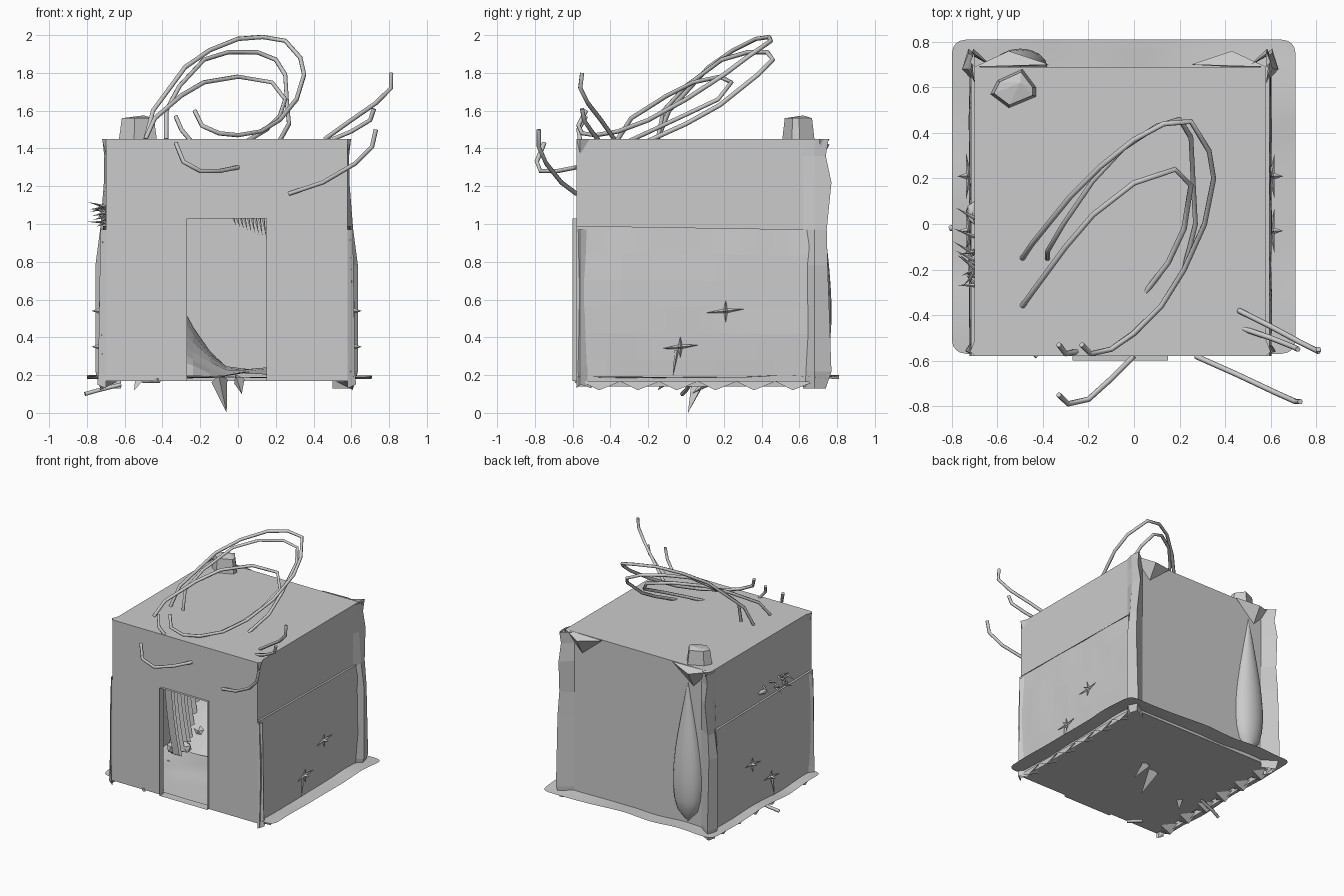
import bpy, bmesh, math, random
from mathutils import Vector, noise

if "Cube" in bpy.data.objects:
    bpy.data.objects.remove(bpy.data.objects["Cube"])
random.seed(4)

X0, X1, Y0, Y1, Z0, Z1 = -0.70, 0.58, -0.58, 0.69, 0.17, 1.45


def add(name, verts, faces, smooth=False):
    me = bpy.data.meshes.new(name)
    me.from_pydata(verts, [], faces)
    ob = bpy.data.objects.new(name, me)
    bpy.context.collection.objects.link(ob)
    if smooth:
        for p in me.polygons:
            p.use_smooth = True
    return ob


def sheet(name, nu, nv, fn, smooth=False):
    """Surface from fn(u, v), with u and v running 0..1."""
    vs = [fn(i / nu, j / nv) for j in range(nv + 1) for i in range(nu + 1)]
    w = nu + 1
    fs = [(j*w+i, j*w+i+1, (j+1)*w+i+1, (j+1)*w+i) for j in range(nv) for i in range(nu)]
    return add(name, vs, fs, smooth)


def spike(name, a, b, r, sides=4):
    """Pointed shard from base centre a to tip b."""
    a, b = Vector(a), Vector(b)
    q = (b - a).to_track_quat('Z', 'Y')
    ring = [a + q @ Vector((r*math.cos(k*math.tau/sides), r*math.sin(k*math.tau/sides), 0))
            for k in range(sides)]
    fs = [(k, (k+1) % sides, sides) for k in range(sides)] + [tuple(reversed(range(sides)))]
    return add(name, ring + [b], fs)


def rock(name, loc, size, seed):
    rnd = random.Random(seed)
    bm = bmesh.new()
    bmesh.ops.create_icosphere(bm, subdivisions=1, radius=1)
    for v in bm.verts:
        k = rnd.uniform(0.8, 1.05)
        v.co = Vector((v.co.x*size[0]*k, v.co.y*size[1]*k, v.co.z*size[2]*k)) + Vector(loc)
    me = bpy.data.meshes.new(name)
    bm.to_mesh(me)
    bm.free()
    bpy.context.collection.objects.link(bpy.data.objects.new(name, me))


def wire(name, pts, r=0.012):
    cu = bpy.data.curves.new(name, 'CURVE')
    cu.dimensions = '3D'
    cu.bevel_depth = r
    cu.bevel_resolution = 1
    cu.use_fill_caps = True
    sp = cu.splines.new('POLY')
    sp.points.add(len(pts) - 1)
    for p, c in zip(sp.points, pts):
        p.co = (*c, 1)
    bpy.context.collection.objects.link(bpy.data.objects.new(name, cu))


# single-sided shell with a doorway in the front
D0, D1, DZ = -0.27, 0.15, 1.03
shell = [(X0, Y0, Z0), (X1, Y0, Z0), (X1, Y1, Z0), (X0, Y1, Z0),
         (X0, Y0, Z1), (X1, Y0, Z1), (X1, Y1, Z1), (X0, Y1, Z1),
         (D0, Y0, Z0), (D1, Y0, Z0), (D1, Y0, DZ), (D0, Y0, DZ)]
add("wall_shell", shell, [(0, 8, 11, 4), (9, 1, 5, 10), (11, 10, 5, 4), (1, 2, 6, 5),
                          (2, 3, 7, 6), (3, 0, 4, 7), (4, 5, 6, 7), (8, 0, 3, 2, 1, 9)])

# door reveal, slightly proud of the wall
rim = [(D0, Z0), (D0, DZ), (D1, DZ), (D1, Z0)]
add("door_reveal", [(x, y, z) for y in (-0.60, -0.55) for x, z in rim],
    [(0, 1, 5, 4), (1, 2, 6, 5), (2, 3, 7, 6), (3, 0, 4, 7)])


# wavy ground sheet with rounded corners
def ground(u, v):
    x, y = -0.80 + 1.51*u, -0.57 + 1.38*v
    r = 0.06
    cx, cy = min(max(x, -0.80+r), 0.71-r), min(max(y, -0.57+r), 0.81-r)
    d = Vector((x-cx, y-cy))
    if d.length > r:
        d *= r / d.length
    return (cx+d.x, cy+d.y, 0.19 + 0.018*noise.noise(Vector((x*3, y*3, 1))))


sheet("ground_sheet", 48, 44, ground, True)


# mound inside, rising to the left and towards the back
def mound(u, v):
    x, y = -0.68 + 1.24*u, 0.1 + 0.57*v
    t = min(max((-x - 0.02) / 0.3, 0), 1.5)
    z = 0.20 + v*(0.04 + 0.36*t**1.6) + 0.03*noise.noise(Vector((x*5, y*5, 3)))
    return (x, y, z)


sheet("inner_mound", 14, 6, mound)

# ridged drape on the left inside wall
sheet("inner_drape", 26, 5, lambda u, v: (
    -0.66 + 0.035*math.cos(u*26*math.pi) + 0.08*(1-v)**2 + 0.1*u*u,
    -0.1 + 0.7*(1-u), 0.25 + 0.75*v + 0.03*math.sin(u*19)))

# inside stones
for k, (x, y, z, s) in enumerate([(-0.57, 0.0, 0.25, 0.06), (-0.50, 0.05, 0.25, 0.055),
                                  (-0.5, 0.25, 0.3, 0.08), (-0.42, 0.4, 0.42, 0.09)]):
    rock("inner_stone", (x, y, z), (s, s, s*0.9), k)

# small twigs hanging in the upper right of the doorway
for k in range(9):
    x = -0.03 + 0.02*k
    spike("ceiling_twig", (x, 0.2, 1.05), (x+0.02, 0.15, 0.99 - 0.008*k), 0.009)

# lower side panels, outward facing, with ragged bottom scallops
for side, wall in ((-1, X0), (1, X1)):
    def panel(u, v, s=side, w=wall):
        y, z = Y0 + 1.28*u, 0.14 + (0.83 + 0.02*(1-u))*v
        off = 0.012 + 0.012*math.sin(math.pi*v) + 0.006*noise.noise(Vector((y*4, z*4, s)))
        return (w + s*off, y, z)
    p = sheet("side_panel", 16, 6, panel)
    if side < 0:
        p.data.flip_normals()
    # thin top lip closing the panel
    sheet("panel_lip", 16, 1, lambda u, v, s=side, w=wall: (
        w + s*0.016*v, Y0 + 1.28*u, 0.97 + 0.02*(1-u)))
    # scalloped underside
    for k in range(6):
        y = Y0 + 0.02 + k*0.205
        add("bottom_scallop", [(wall + side*0.025, y, 0.17), (wall + side*0.03, y+0.1, 0.12),
                               (wall + side*0.025, y+0.21, 0.165), (wall - side*0.06, y+0.1, 0.165)],
            [(0, 1, 2), (0, 3, 1), (1, 3, 2)])
    # star-shaped barbs
    for y, z, r in ((-0.03, 0.35, 0.10), (0.21, 0.54, 0.10)):
        x = wall + side*0.025
        for dy, dz in ((1, 0.1), (-1, -0.1), (0, 0.55), (0, -0.6)):
            spike("wall_barb", (x, y, z), (x + side*0.012, y+dy*r, z+dz*r), 0.012)
        spike("wall_barb_point", (x, y, z), (x + side*0.05, y, z), 0.018)
    spike("wall_barb_stem", (wall + side*0.025, -0.05, 0.33), (wall + side*0.03, -0.07, 0.19), 0.012)

    # ragged strips wrapping the back corners
    prof = [(0.13, 0.03, 0.05), (0.22, 0.055, 0.08), (0.78, 0.055, 0.06), (0.97, 0.03, 0.055),
            (1.22, 0.01, 0.08), (1.36, 0.008, 0.05), (1.45, 0.018, 0.065)]
    vs, fs = [], []
    for z, dx, dy in prof:
        vs += [(wall, Y1-0.07, z), (wall + side*dx, Y1-0.01, z),
               (wall + side*dx*0.5, Y1+dy, z), (wall - side*0.08, Y1, z)]
    for j in range(len(prof)-1):
        for i in range(3):
            f = (j*4+i, j*4+i+1, j*4+i+5, j*4+i+4)
            fs.append(f if side > 0 else f[::-1])
    add("back_corner_strip", vs, fs)
    # slim front corner strips and top corner tags
    for dx, z0, z1 in ((0.045, 0.13, 0.30), (0.04, 0.20, 0.97)):
        add("front_corner_strip", [(wall, Y0, z0), (wall + side*dx, Y0+0.02, z0+0.02),
            (wall + side*dx*0.7, Y0+0.02, z1), (wall, Y0, z1), (wall, Y0+0.08, z0), (wall, Y0+0.08, z1)],
            [(0, 1, 2, 3), (1, 4, 5, 2)])
    for y in (Y0+0.02, Y1+0.02):
        add("top_corner_tag", [(wall, y-0.02, 1.45), (wall + side*0.02, y, 1.45), (wall, y+0.05, 1.45),
                               (wall, y, 1.37)], [(0, 1, 3), (1, 2, 3), (0, 2, 1)])
    # raised flap along the back top edge
    add("back_top_flap", [(wall, Y1, 1.45), (wall - side*0.15, Y1+0.07, 1.42), (wall - side*0.33, Y1+0.01, 1.45),
                          (wall - side*0.15, Y1, 1.30)], [(0, 1, 3), (1, 2, 3), (0, 2, 1)])


# smooth teardrop bulge on the back wall
def bulge(u, v):
    w = 0.12*math.sin(math.pi*v**0.55)
    a = math.pi*u
    return (-0.50 + w*math.cos(a), Y1 + 0.75*w*math.sin(a)*0.9, 0.21 + 1.12*v)


sheet("back_bulge", 8, 12, bulge, True)

# shards under the base and short ground twigs
spike("base_shard", (-0.10, 0.08, 0.18), (-0.06, 0.01, 0.0), 0.05, 3)
spike("base_shard", (0.0, 0.14, 0.18), (0.02, 0.03, 0.10), 0.035, 3)
spike("base_shard", (-0.52, -0.1, 0.18), (-0.55, -0.15, 0.12), 0.03, 3)
wire("ground_twig", [(-0.62, 0.02, 0.15), (-0.74, 0.0, 0.12), (-0.81, -0.02, 0.10)], 0.012)
wire("ground_twig", [(-0.5, -0.5, 0.17), (-0.42, -0.58, 0.17)], 0.015)

# twig cluster on the left wall
for k in range(16):
    y, z = random.uniform(-0.3, 0.05), random.uniform(1.0, 1.1)
    spike("left_wall_twig", (X0, y, z), (X0 - random.uniform(0.02, 0.1), y + random.uniform(-.08, .08),
          z + random.uniform(-0.03, 0.03)), 0.009)
rock("left_wall_stone", (-0.71, 0.05, 1.05), (0.03, 0.06, 0.02), 9)

# rooftop stone
top = [(-0.63, 0.57), (-0.55, 0.51), (-0.43, 0.56), (-0.43, 0.60), (-0.49, 0.68), (-0.60, 0.63)]
n = len(top)
add("roof_stone", [(x, y, 1.45) for x, y in top] +
    [(-0.53 + (x+0.53)*0.85, 0.595 + (y-0.595)*0.85, 1.56) for x, y in top] + [(-0.50, 0.62, 1.575)],
    [(i, (i+1) % n, n+(i+1) % n, n+i) for i in range(n)] + [(n+i, n+(i+1) % n, 2*n) for i in range(n)])

# looping roof wires
wire("roof_loop_large", [(-0.49, -0.15, 1.45), (-0.45, -0.09, 1.60), (-0.28, 0.12, 1.83), (-0.15, 0.25, 1.92),
     (0, 0.37, 1.98), (0.13, 0.44, 1.99), (0.25, 0.45, 1.97), (0.33, 0.32, 1.88), (0.35, 0.20, 1.79),
     (0.31, 0.0, 1.66), (0.22, -0.20, 1.55), (0.12, -0.36, 1.49), (0.0, -0.48, 1.47),
     (-0.10, -0.55, 1.48), (-0.19, -0.57, 1.52), (-0.23, -0.53, 1.60)])
wire("roof_loop_middle", [(-0.38, -0.15, 1.45), (-0.38, -0.12, 1.60), (-0.31, 0.0, 1.73), (-0.18, 0.19, 1.87),
     (-0.05, 0.33, 1.91), (0.10, 0.43, 1.91), (0.20, 0.46, 1.87), (0.25, 0.38, 1.79), (0.26, 0.18, 1.63),
     (0.27, 0.0, 1.53), (0.22, -0.20, 1.44)])
wire("roof_loop_small", [(-0.49, -0.36, 1.45), (-0.44, -0.29, 1.56), (-0.30, -0.10, 1.68), (-0.18, 0.04, 1.75),
     (0.0, 0.18, 1.78), (0.18, 0.24, 1.75), (0.25, 0.17, 1.66), (0.22, -0.02, 1.57), (0.15, -0.17, 1.50),
     (0.05, -0.30, 1.44)])
wire("roof_sprig", [(-0.33, -0.53, 1.57), (-0.30, -0.57, 1.50), (-0.25, -0.56, 1.44)])
wire("right_sprig_upper", [(0.46, -0.38, 1.45), (0.60, -0.45, 1.55), (0.73, -0.52, 1.64),
     (0.81, -0.56, 1.72), (0.81, -0.55, 1.80)])
wire("right_sprig_middle", [(0.48, -0.46, 1.44), (0.60, -0.50, 1.49), (0.70, -0.54, 1.55), (0.72, -0.55, 1.61)])
wire("right_sprig_lower", [(0.27, -0.58, 1.16), (0.45, -0.66, 1.22), (0.62, -0.74, 1.32),
     (0.71, -0.78, 1.41), (0.73, -0.78, 1.50)])
wire("front_sprig", [(0.0, -0.58, 1.30), (-0.10, -0.68, 1.28), (-0.20, -0.77, 1.28),
     (-0.29, -0.79, 1.33), (-0.33, -0.75, 1.43)])
